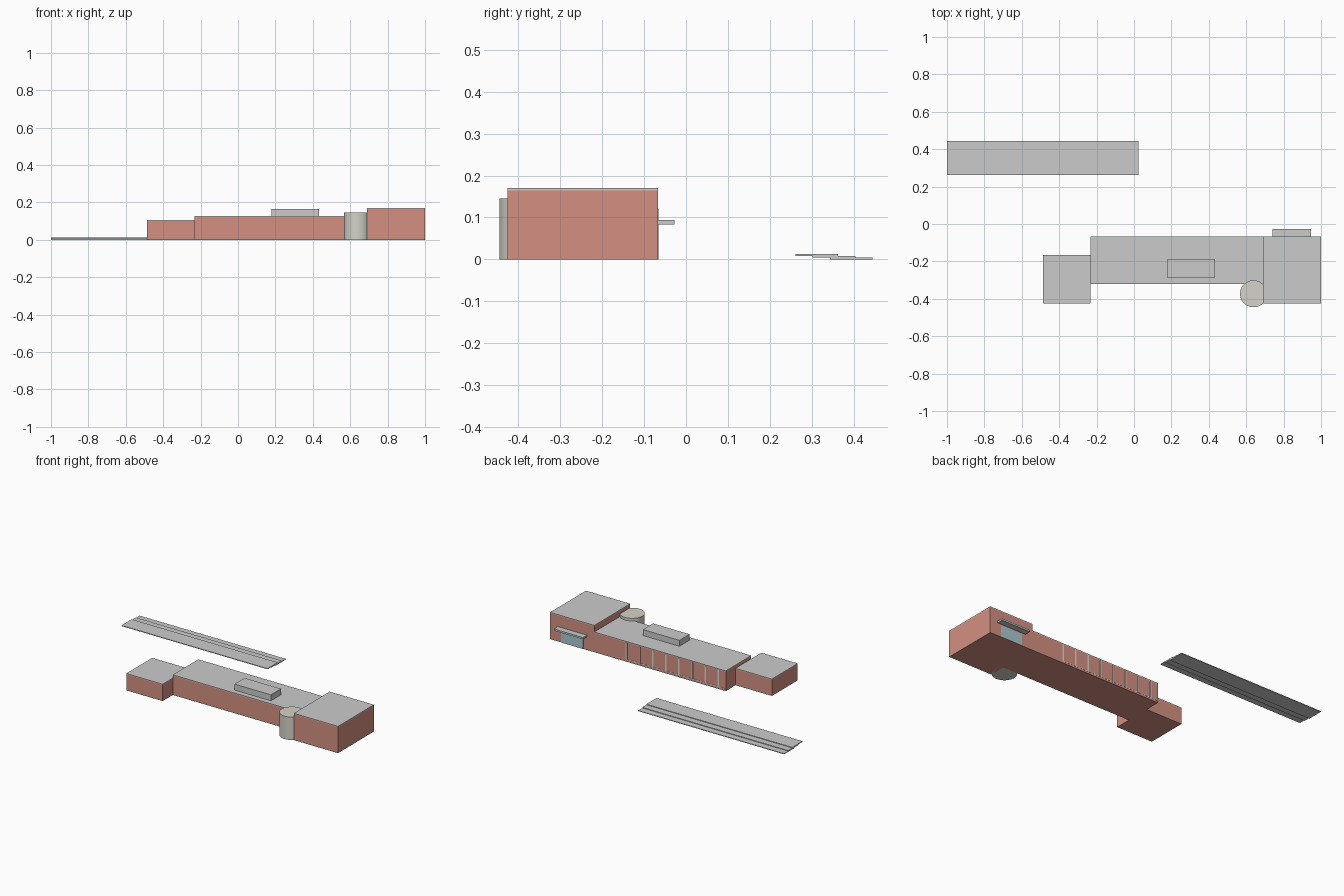
import bpy

if "Cube" in bpy.data.objects:
    bpy.data.objects.remove(bpy.data.objects["Cube"])


def material(name, rgb):
    m = bpy.data.materials.new(name)
    m.diffuse_color = (*rgb, 1)
    m.use_nodes = True
    m.node_tree.nodes["Principled BSDF"].inputs["Base Color"].default_value = m.diffuse_color
    return m


brick = material("brick", (0.66, 0.28, 0.22))
glass = material("glass", (0.42, 0.58, 0.65))
stone = material("stone", (0.66, 0.65, 0.58))
trim = material("trim", (0.72, 0.70, 0.66))


def box(name, x, y, z, mat=None):
    """Box from (min, max) ranges on each axis."""
    ranges = (x, y, z)
    bpy.ops.mesh.primitive_cube_add(size=1, location=[(a + b) / 2 for a, b in ranges])
    ob = bpy.context.object
    ob.name = name
    ob.scale = [b - a for a, b in ranges]
    bpy.ops.object.transform_apply(location=False, rotation=False, scale=True)
    if mat:
        ob.data.materials.append(mat)
    return ob


# Brick volumes with flat roof slabs
BACK, ROOF = -0.067, 0.006
volumes = {
    "low_wing": ((-0.487, -0.232), (-0.424, -0.165), 0.107),
    "main_hall": ((-0.232, 0.69), (-0.322, BACK), 0.128),
    "tall_block": ((0.69, 1.0), (-0.426, BACK), 0.17),
}
for name, (x, y, top) in volumes.items():
    box(name + "_walls", x, y, (0, top - ROOF), brick)
    box(name + "_roof", x, y, (top - ROOF, top))

# Rooftop plant room
box("rooftop_unit", (0.178, 0.433), (-0.289, -0.188), (0.128, 0.166))

# Round stair tower at the inner front corner
bpy.ops.mesh.primitive_cylinder_add(vertices=48, radius=0.072, depth=0.145,
                                    location=(0.639, -0.373, 0.0725))
tower = bpy.context.object
tower.name = "round_tower"
tower.data.materials.append(stone)
bpy.ops.object.shade_smooth_by_angle()

# Rear entrance with canopy
box("entrance_glass", (0.767, 0.921), (BACK - 0.004, BACK + 0.002), (0, 0.075), glass)
box("entrance_canopy", (0.741, 0.946), (BACK, -0.028), (0.083, 0.094))

# Vertical strips and sill along the rear wall
for i in range(8):
    cx = -0.18 + i * 0.092
    box(f"rear_strip_{i + 1}", (cx - 0.005, cx + 0.005),
        (BACK - 0.004, BACK + 0.0015), (0.012, 0.12), trim)
box("rear_sill", (-0.225, 0.47), (BACK - 0.004, BACK + 0.001), (0.012, 0.016), trim)

# Stepped terrace, each step set back and raised
for i in range(3):
    y = 0.343 - i * 0.041
    z = i * 0.0043
    box(f"terrace_step_{i + 1}", (-1.0, 0.024), (y, y + 0.102), (z, z + 0.0043))
